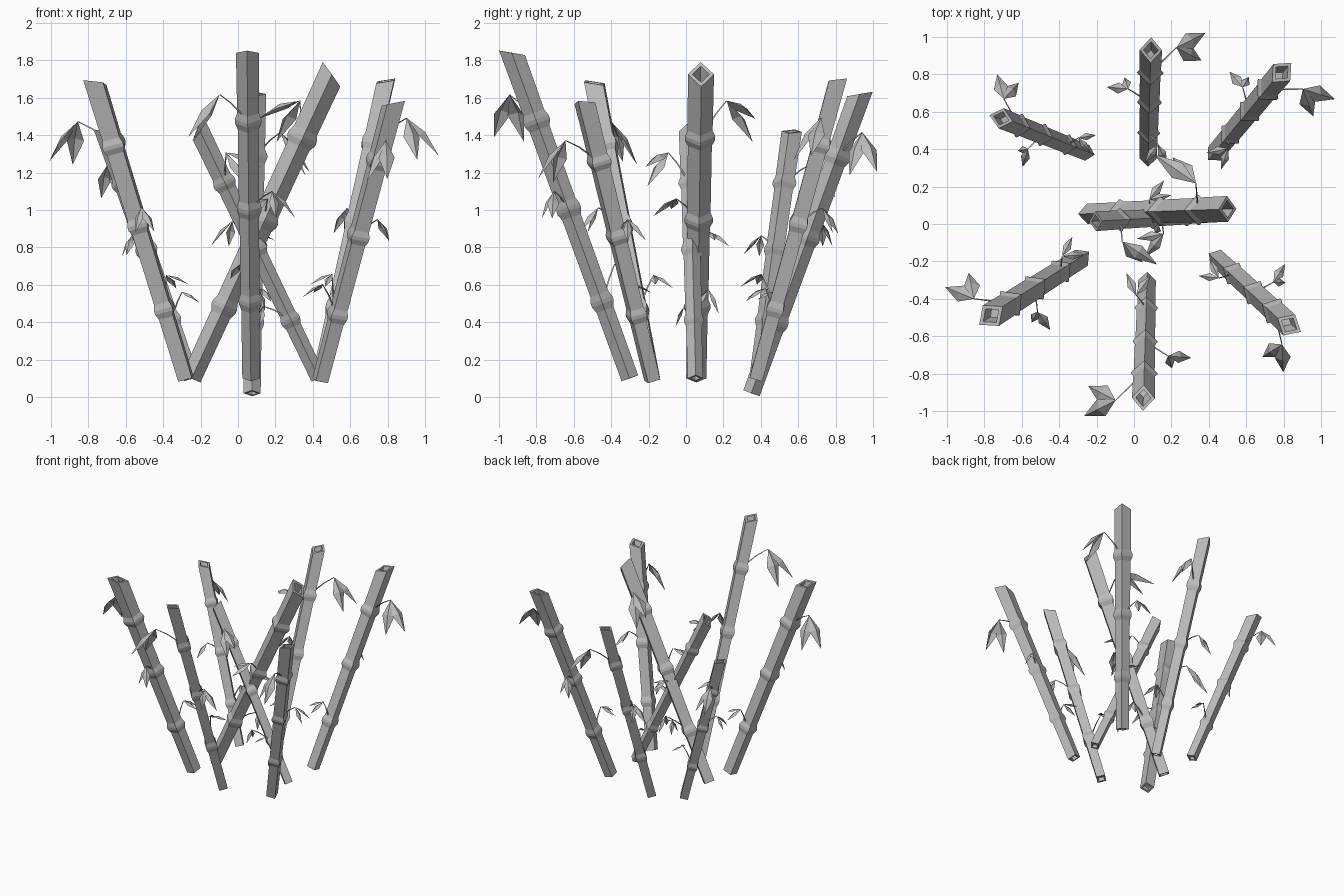
import bpy, bmesh, math
from mathutils import Vector

cube = bpy.data.objects.get("Cube")
if cube:
    bpy.data.objects.remove(cube, do_unlink=True)

# One plain grey for everything
grey = bpy.data.materials.new("bamboo_grey")
grey.use_nodes = True
colour = (0.5, 0.5, 0.5, 1)
grey.diffuse_color = colour
grey.node_tree.nodes["Principled BSDF"].inputs["Base Color"].default_value = colour

# name, base, top, top radius, twist in degrees
STALKS = [
    ("front", (0.07, -0.30, 0.10), (0.05, -0.93, 1.84), 0.061, 0),
    ("back", (0.075, 0.35, 0.02), (0.09, 0.93, 1.62), 0.060, 0),
    ("back_left", (0.43, 0.375, 0.10), (0.79, 0.81, 1.69), 0.064, -6),
    ("back_right", (-0.25, 0.38, 0.10), (-0.71, 0.565, 1.42), 0.056, 8),
    ("front_right", (-0.28, -0.18, 0.10), (-0.765, -0.49, 1.68), 0.070, 6),
    ("front_left", (0.44, -0.18, 0.09), (0.83, -0.54, 1.57), 0.064, 14),
    ("centre_tall", (-0.25, 0.055, 0.10), (0.50, 0.08, 1.725), 0.070, 180),
    ("centre_short", (0.43, 0.05, 0.10), (-0.205, 0.015, 1.42), 0.053, 180),
]

# Joint position, twig tip and leaf tips (outward, sideways, along),
# all as fractions of the stalk length
CLUSTERS = [
    (0.79, (0.05, -0.08, 0.10), [(0.138, -0.17, 0.0), (0.06, -0.16, -0.04)]),
    (0.52, (0.02, 0.068, 0.062), [(0.05, 0.135, -0.01), (0.08, 0.08, 0.0)]),
    (0.235, (-0.07, -0.03, 0.09), [(-0.115, -0.06, 0.03), (-0.115, 0.01, 0.04)]),
]
JOINTS = [c[0] for c in reversed(CLUSTERS)]
TOP_CUT = 0.57


def finish(bm, name):
    mesh = bpy.data.meshes.new(name)
    bm.to_mesh(mesh)
    bm.free()
    mesh.materials.append(grey)
    obj = bpy.data.objects.new(name, mesh)
    bpy.context.scene.collection.objects.link(obj)
    return obj


def skin(bm, rings):
    """Join rings of vertices into a tube with closed ends."""
    n = len(rings[0])
    for a, b in zip(rings, rings[1:]):
        for i in range(n):
            j = (i + 1) % n
            bm.faces.new((a[i], a[j], b[j], b[i]))
    bm.faces.new(rings[0][::-1])
    bm.faces.new(rings[-1])


def frame(base, top, twist):
    """Axis, outward and sideways directions of a leaning stalk."""
    w = (top - base).normalized()
    out = Vector((w.x, w.y, 0))
    u = (out - w * out.dot(w)).normalized()
    v = w.cross(u)
    a = math.radians(twist)
    return u * math.cos(a) + v * math.sin(a), v * math.cos(a) - u * math.sin(a), w


def build_stalk(name, base, length, radius, axes):
    u, v, w = axes
    bm = bmesh.new()

    def ring(t, scale=1.0, cut=0.0):
        r = radius * (0.77 + 0.23 * t) * scale
        verts = []
        for i in range(4):
            a = i * math.pi / 2
            c, s = math.cos(a) * r, math.sin(a) * r
            verts.append(bm.verts.new(base + w * (t * length + cut * c) + u * c + v * s))
        return verts

    # recessed foot, square cane with swollen joints, hollow slanted top
    rings = [ring(0.02, 0.65), ring(0, 0.65), ring(0)]
    for t in JOINTS:
        for step, scale in ((-0.025, 0.97), (-0.006, 1.22), (0.006, 1.22), (0.025, 1.0)):
            rings.append(ring(t + step, scale))
    rings += [ring(1, 1, TOP_CUT), ring(1, 0.66, TOP_CUT), ring(0.93, 0.62, TOP_CUT)]
    skin(bm, rings)
    bmesh.ops.recalc_face_normals(bm, faces=bm.faces)
    finish(bm, name + "_stalk")


def add_twig(bm, points, radius):
    """Thin three-sided tube that narrows to its tip."""
    d = (points[-1] - points[0]).normalized()
    p = d.orthogonal().normalized()
    q = d.cross(p)
    rings = []
    for k, point in enumerate(points):
        r = radius * (1 - 0.25 * k)
        rings.append([bm.verts.new(point + (p * math.cos(a) + q * math.sin(a)) * r)
                      for a in (i * math.tau / 3 for i in range(3))])
    skin(bm, rings)


def add_leaf(bm, start, tip):
    """Diamond leaf folded along its midrib."""
    d = tip - start
    side = d.cross(Vector((0, 0, 1))).normalized()
    up = side.cross(d).normalized()
    size = d.length
    middle = start + d * 0.45
    rib = bm.verts.new(middle + up * size * 0.10)
    edge = [bm.verts.new(p) for p in (
        start, middle + side * size * 0.17, tip, middle - side * size * 0.17)]
    for i in range(4):
        bm.faces.new((rib, edge[i], edge[(i + 1) % 4]))


def build_foliage(name, base, length, axes):
    u, v, w = axes
    twigs, leaves = bmesh.new(), bmesh.new()
    for t, apex, tips in CLUSTERS:
        joint = base + w * (t * length)

        def place(p):
            return joint + (u * p[0] + v * p[1] + w * p[2]) * length

        end = place(apex)
        bend = joint.lerp(end, 0.6) + Vector((0, 0, 0.01))
        add_twig(twigs, [joint, bend, end], 0.006)
        for p in tips:
            add_leaf(leaves, end, place(p))
    bmesh.ops.recalc_face_normals(twigs, faces=twigs.faces)
    finish(twigs, name + "_twigs")
    finish(leaves, name + "_leaves")


for name, base, top, radius, twist in STALKS:
    base, top = Vector(base), Vector(top)
    length = (top - base).length
    axes = frame(base, top, twist)
    build_stalk(name, base, length, radius, axes)
    build_foliage(name, base, length, axes)
